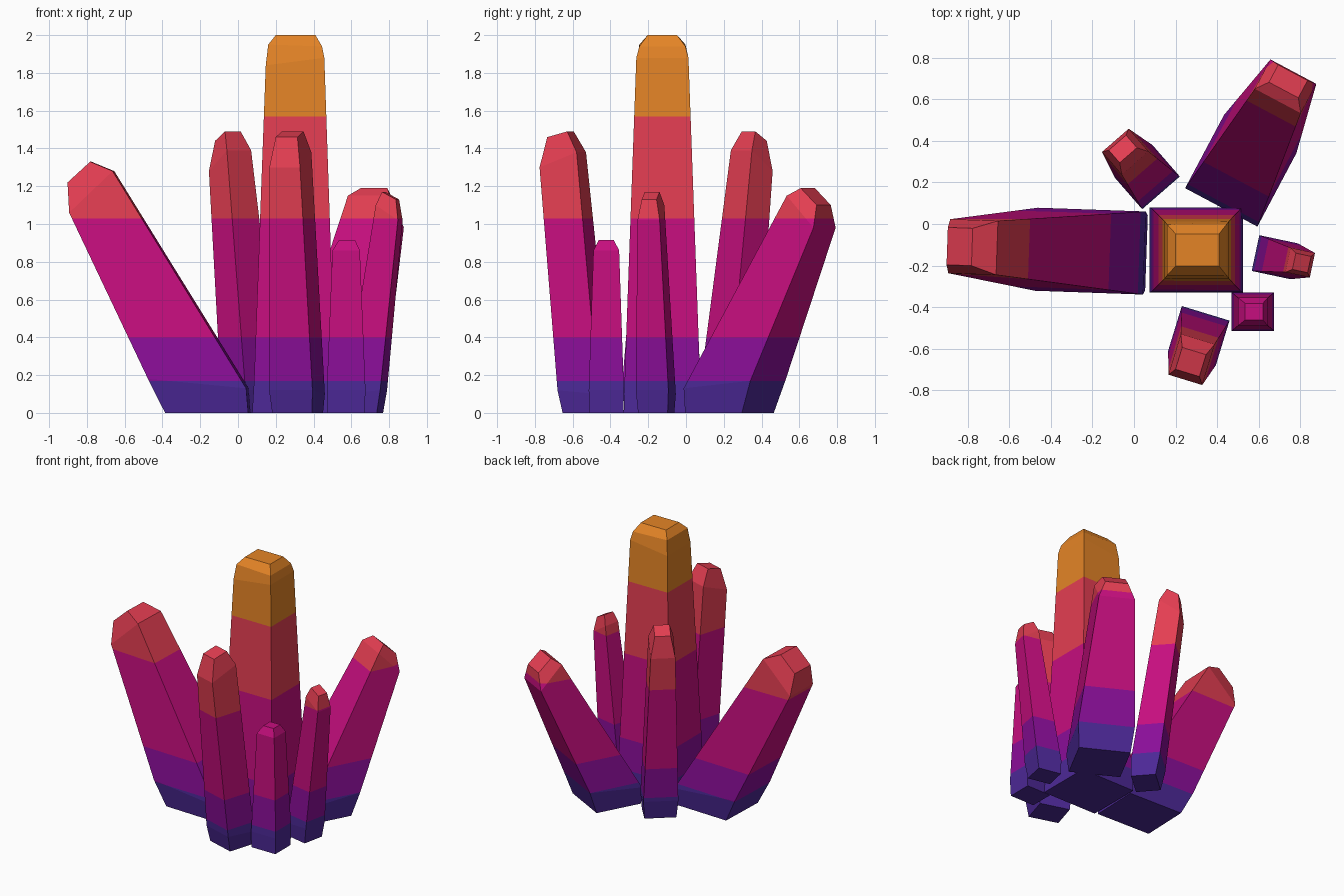
import bpy, bmesh, math
from mathutils import Vector

if "Cube" in bpy.data.objects:
    bpy.data.objects.remove(bpy.data.objects["Cube"])


def linear(c):
    c /= 255
    return c / 12.92 if c <= 0.04045 else ((c + 0.055) / 1.055) ** 2.4


# Colour bands from the ground up
BANDS = [("indigo", (76, 40, 150)), ("purple", (138, 14, 152)), ("magenta", (198, 14, 126)),
         ("coral_red", (228, 62, 82)), ("amber", (228, 132, 38))]
LIMITS = [0.17, 0.40, 1.03, 1.57]
materials = []
for name, rgb in BANDS:
    m = bpy.data.materials.new(name)
    m.diffuse_color = (*[linear(c) for c in rgb], 1)
    m.use_nodes = True
    m.node_tree.nodes["Principled BSDF"].inputs["Base Color"].default_value = m.diffuse_color
    materials.append(m)


def crystal(name, origin, azimuth, rings):
    """Four-sided shard leaning along azimuth from the middle of its inner base edge.
    Each ring: inner reach, inner height, outer reach, outer height, half width."""
    a = math.radians(azimuth)
    u = Vector((math.cos(a), math.sin(a), 0))
    v = Vector((-u.y, u.x, 0))
    o = Vector((*origin, 0))
    up = Vector((0, 0, 1))
    bm = bmesh.new()
    loops = []
    for ri, zi, ro, zo, w in rings:
        loops.append([bm.verts.new(o + u * r + v * s * w + up * z)
                      for r, z, s in ((ri, zi, -1), (ro, zo, -1), (ro, zo, 1), (ri, zi, 1))])
    for lo, hi in zip(loops, loops[1:]):
        for i in range(4):
            j = (i + 1) % 4
            bm.faces.new((lo[i], lo[j], hi[j], hi[i]))
    bm.faces.new(loops[0][::-1])
    bm.faces.new(loops[-1])
    bmesh.ops.recalc_face_normals(bm, faces=bm.faces[:])
    # Cut along the level colour borders, then colour by height
    for z in LIMITS:
        bmesh.ops.bisect_plane(bm, geom=bm.verts[:] + bm.edges[:] + bm.faces[:],
                               plane_co=(0, 0, z), plane_no=(0, 0, 1), dist=1e-5)
    for f in bm.faces:
        f.material_index = sum(f.calc_center_median().z > z for z in LIMITS)
    me = bpy.data.meshes.new(name)
    bm.to_mesh(me)
    bm.free()
    for m in materials:
        me.materials.append(m)
    bpy.context.collection.objects.link(bpy.data.objects.new(name, me))


# Tall upright centre
crystal("main_crystal", (0.075, -0.125), 0, [
    (0, 0, .45, 0, .205), (.01, .17, .44, .17, .20), (.072, 1.84, .382, 1.88, .138),
    (.085, 1.95, .37, 1.94, .122), (.125, 2, .335, 2, .078)])
# Two thick leaning shards
crystal("left_crystal", (0.06, -0.14), 178, [
    (0, 0, .44, 0, .18), (.01, .13, .53, .18, .20),
    (.72, 1.28, .95, 1.06, .13), (.84, 1.33, .96, 1.22, .09)])
crystal("back_right_crystal", (0.42, 0.08), 62, [
    (0, 0, .34, 0, .18), (0, .13, .40, .17, .197),
    (.58, 1.15, .74, .98, .125), (.64, 1.19, .735, 1.1, .08)])
# Slim shards
crystal("back_left_crystal", (0.13, 0.15), 131, [
    (0, 0, .17, 0, .11), (0, .12, .20, .14, .12),
    (.19, 1.39, .335, 1.28, .085), (.24, 1.49, .32, 1.44, .055)])
crystal("front_crystal", (0.345, -0.43), 253, [
    (0, 0, .20, 0, .11), (0, .10, .225, .12, .12),
    (.13, 1.38, .335, 1.3, .085), (.19, 1.49, .30, 1.46, .06)])
crystal("right_crystal", (0.585, -0.14), -12, [
    (0, 0, .17, 0, .08), (0, .10, .19, .12, .088),
    (.16, 1.1, .28, 1.02, .06), (.19, 1.17, .265, 1.13, .04)])
# Short upright shard
crystal("short_crystal", (0.47, -0.422), 0, [
    (0, 0, .20, 0, .09), (0, .12, .205, .12, .093),
    (.03, .86, .175, .86, .068), (.065, .915, .15, .915, .04)])
